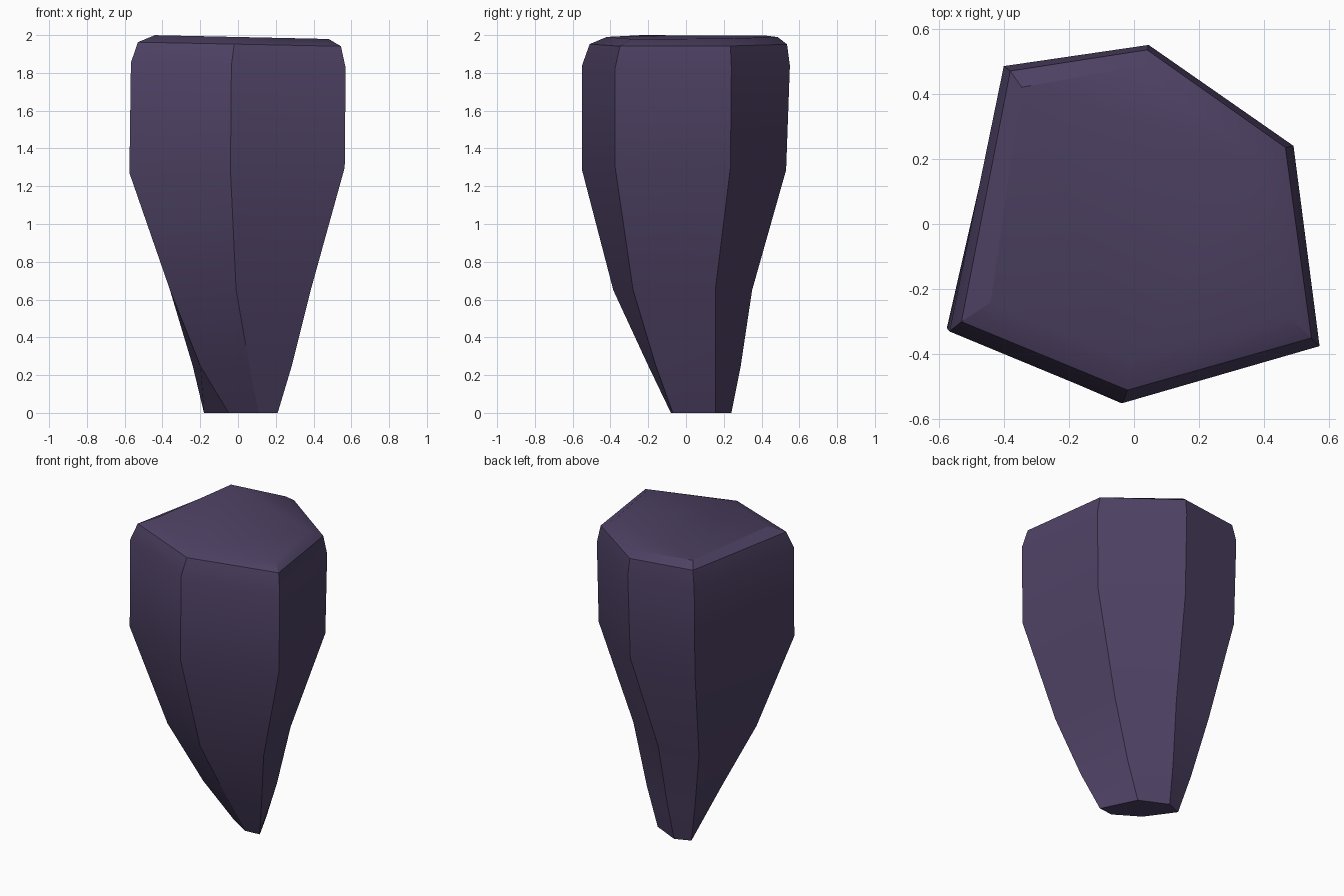
import bpy
import bmesh
import math

default_cube = bpy.data.objects.get("Cube")
if default_cube:
    bpy.data.objects.remove(default_cube, do_unlink=True)


def make_material(name, colour):
    material = bpy.data.materials.new(name)
    material.use_nodes = True
    material.diffuse_color = colour
    shader = material.node_tree.nodes["Principled BSDF"]
    shader.inputs["Base Color"].default_value = colour
    shader.inputs["Roughness"].default_value = 0.9
    return material


def loft(name, sections, material):
    """Skin a stack of (height, tilt along x, outline) sections and cap both ends."""
    bm = bmesh.new()
    rings = []
    for height, tilt, outline in sections:
        ring = [bm.verts.new((x, y, height + tilt * x)) for x, y in outline]
        rings.append(ring)
    for lower, upper in zip(rings, rings[1:]):
        count = len(lower)
        for i in range(count):
            j = (i + 1) % count
            bm.faces.new((lower[i], lower[j], upper[j], upper[i]))
    bm.faces.new(list(reversed(rings[0])))
    bm.faces.new(rings[-1])
    bmesh.ops.recalc_face_normals(bm, faces=bm.faces)

    mesh = bpy.data.meshes.new(name)
    bm.to_mesh(mesh)
    bm.free()
    mesh.materials.append(material)
    obj = bpy.data.objects.new(name, mesh)
    bpy.context.collection.objects.link(obj)
    return obj


# Uneven six-sided outlines, from the narrow foot to the chamfered top
foot = [(-.05, .02), (.11, -.08), (.21, -.07), (.1, .155), (-.08, .24), (-.18, .2)]
ankle = [(-.2, -.08), (.06, -.2), (.285, -.16), (.18, .155), (-.065, .29), (-.24, .25)]
waist = [(-.36, -.23), (-.01, -.385), (.385, -.28), (.28, .155), (-.04, .35), (-.32, .32)]
chest = [(-.575, -.32), (-.04, -.55), (.565, -.375), (.48, .235), (.04, .53), (-.395, .47)]
shoulder = [(-.567, -.33), (-.035, -.55), (.57, -.375), (.49, .24), (.045, .55), (-.4, .485)]
chamfer = [(-.53, -.3), (-.02, -.51), (.545, -.35), (.465, .235), (.04, .535), (-.38, .47)]
crown = [(-.44, -.24), (-.01, -.42), (.48, -.29), (.4, .18), (.015, .485), (-.345, .42)]

sections = [
    (0, 0, foot),
    (.25, 0, ankle),
    (.65, 0, waist),
    (1.285, .025, chest),
    (1.84, -.025, shoulder),
    (1.952, -.02, chamfer),
    (1.99, -.022, crown),
]

# Tapered rock
stone = make_material("dark purple stone", (.075, .053, .125, 1))
rock = loft("tapered_rock", sections, stone)

# Soft shading across gentle bends, crisp corners elsewhere
bpy.ops.object.select_all(action="DESELECT")
rock.select_set(True)
bpy.context.view_layer.objects.active = rock
bpy.ops.object.shade_smooth_by_angle(angle=math.radians(30))
